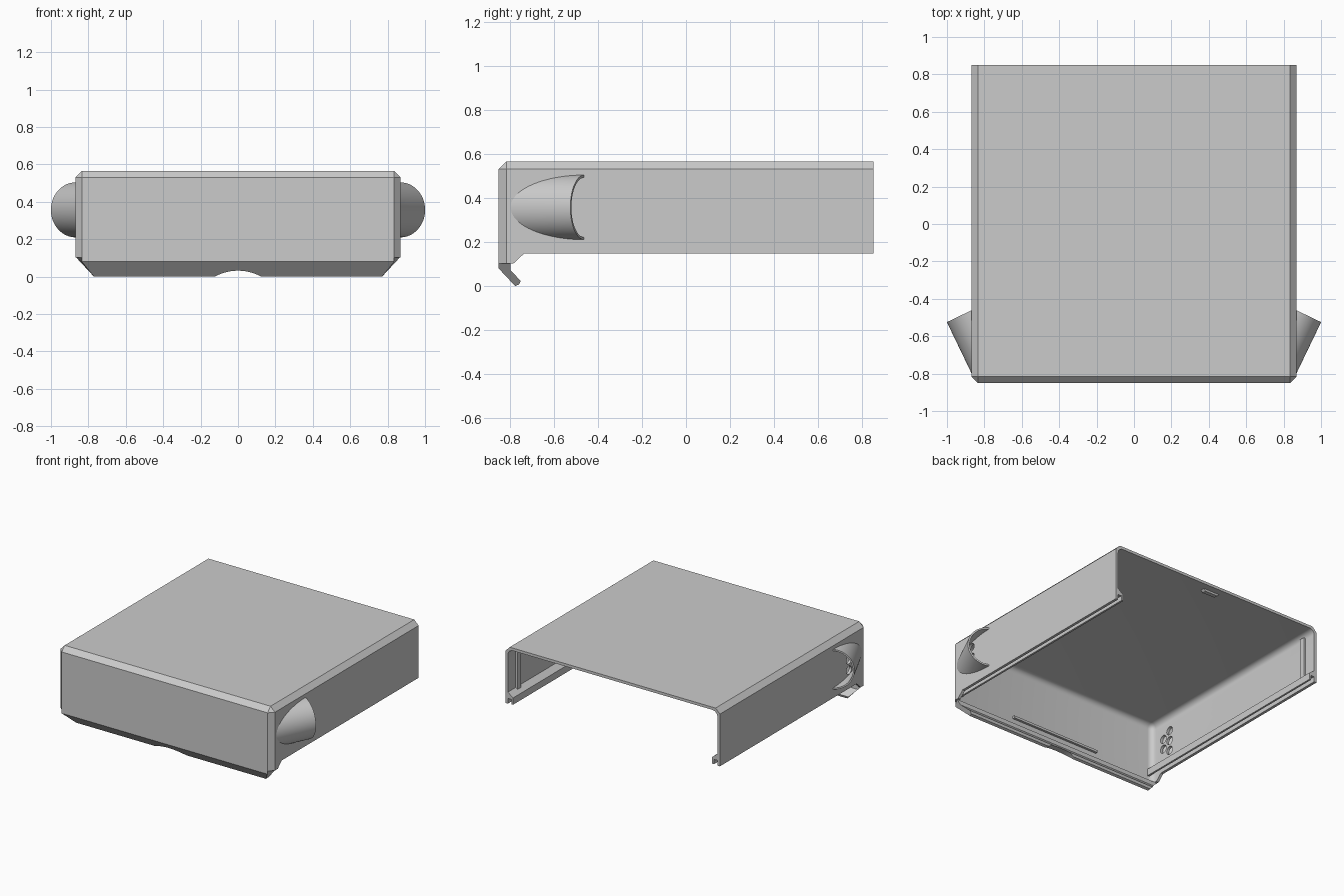
import bpy, bmesh, math
from mathutils import Vector, Matrix

if "Cube" in bpy.data.objects:
    bpy.data.objects.remove(bpy.data.objects["Cube"])

grey = bpy.data.materials.new("light_grey")
grey.diffuse_color = (0.6, 0.6, 0.6, 1)
grey.use_nodes = True
grey.node_tree.nodes["Principled BSDF"].inputs["Base Color"].default_value = grey.diffuse_color


def finish(name, bm):
    bmesh.ops.recalc_face_normals(bm, faces=bm.faces[:])
    me = bpy.data.meshes.new(name)
    bm.to_mesh(me)
    bm.free()
    me.materials.append(grey)
    ob = bpy.data.objects.new(name, me)
    bpy.context.collection.objects.link(ob)
    return ob


def activate(ob):
    bpy.ops.object.select_all(action='DESELECT')
    ob.select_set(True)
    bpy.context.view_layer.objects.active = ob


def smooth(ob, angle=30):
    activate(ob)
    bpy.ops.object.shade_smooth_by_angle(angle=math.radians(angle))


def cut(ob, cutter):
    activate(ob)
    mod = ob.modifiers.new("cut", 'BOOLEAN')
    mod.operation, mod.solver, mod.object = 'DIFFERENCE', 'EXACT', cutter
    bpy.ops.object.modifier_apply(modifier=mod.name)
    bpy.data.objects.remove(cutter)


def box_bm(x0, x1, y0, y1, z0, z1):
    bm = bmesh.new()
    bmesh.ops.create_cube(bm, size=1)
    for v in bm.verts:
        v.co = ((x0, x1)[v.co.x > 0], (y0, y1)[v.co.y > 0], (z0, z1)[v.co.z > 0])
    return bm


def box(name, *dims):
    return finish(name, box_bm(*dims))


def cover_block(name, x, y0, y1, z0, z1, size, segments):
    """Block with its top and front corner edges bevelled."""
    bm = box_bm(-x, x, y0, y1, z0, z1)
    edges = []
    for e in bm.edges:
        m = (e.verts[0].co + e.verts[1].co) / 2
        top, front, side = m.z > z1 - 1e-4, m.y < y0 + 1e-4, abs(m.x) > x - 1e-4
        if top + front + side == 2:
            edges.append(e)
    bmesh.ops.bevel(bm, geom=edges, offset=size, segments=segments,
                    profile=0.5, affect='EDGES')
    return finish(name, bm)


def prism(name, a, b):
    """Solid between two matching outlines."""
    bm = bmesh.new()
    va, vb = [bm.verts.new(p) for p in a], [bm.verts.new(p) for p in b]
    bm.faces.new(va)
    bm.faces.new(vb[::-1])
    n = len(a)
    for i in range(n):
        j = (i + 1) % n
        bm.faces.new((va[i], vb[i], vb[j], va[j]))
    return finish(name, bm)


# Cover: top, two sides and front, open at back and bottom
cover = cover_block("cover", 0.87, -0.85, 0.85, 0.0, 0.565, 0.035, 1)
cut(cover, cover_block("inner_cutter", 0.85, -0.825, 1.2, -0.5, 0.545, 0.04, 5))
under = [(1.3, -0.2), (1.3, 0.147), (-0.735, 0.147), (-0.782, 0.103), (-1.0, 0.103), (-1.0, -0.2)]
cut(cover, prism("under_cutter", [(-1.2, y, z) for y, z in under],
                 [(1.2, y, z) for y, z in under]))

# Vent holes through both side walls
bm = bmesh.new()
for y, z in [(-0.645, -0.075), (-0.645, 0), (-0.645, 0.075), (-0.71, -0.0375), (-0.71, 0.0375)]:
    bmesh.ops.create_cone(bm, cap_ends=True, segments=20, radius1=0.03, radius2=0.03, depth=2.4,
                          matrix=Matrix.Translation((0, y, 0.357 + z)) @ Matrix.Rotation(math.pi / 2, 4, 'Y'))
cut(cover, finish("vent_cutter", bm))
smooth(cover)

# Front lip folded back under, with tapered ends and a finger notch
lip = [(-0.85, 0.103), (-0.85, 0.08), (-0.775, 0.0), (-0.757, 0.007), (-0.75, 0.024),
       (-0.797, 0.072), (-0.797, 0.103)]


def lip_width(y, z):
    return min(0.77 + 0.93 * z, 0.835 if y < -0.84 else 0.87)


front_lip = prism("front_lip", [(-lip_width(y, z), y, z) for y, z in lip],
                  [(lip_width(y, z), y, z) for y, z in lip])
bm = bmesh.new()
bmesh.ops.create_cone(bm, cap_ends=True, segments=96, radius1=0.255, radius2=0.255, depth=0.4,
                      matrix=Matrix.Translation((0, -0.8, -0.223)) @ Matrix.Rotation(math.pi / 2, 4, 'X'))
cut(front_lip, finish("notch_cutter", bm))


def scoop(name, s):
    """Slanted half tube, open at the back, trimmed at the side wall."""
    a = math.radians(25.7)
    d = Vector((math.sin(a), math.cos(a), 0))
    n = Vector((math.cos(a), -math.sin(a), 0))
    up = Vector((0, 0, 1))
    end = Vector((0.868, -0.461, 0.357))
    bm = bmesh.new()
    rings = []
    for r, back in [(0.147, 0.5), (0.147, 0), (0.136, 0), (0.136, 0.5)]:
        rings.append([bm.verts.new(end - d * back + (n * math.cos(t) + up * math.sin(t)) * r)
                      for t in (2 * math.pi * i / 64 for i in range(64))])
    for k in range(4):
        p, q = rings[k], rings[(k + 1) % 4]
        for i in range(64):
            j = (i + 1) % 64
            bm.faces.new((p[i], p[j], q[j], q[i]))
    bmesh.ops.recalc_face_normals(bm, faces=bm.faces[:])
    bmesh.ops.bisect_plane(bm, geom=bm.verts[:] + bm.edges[:] + bm.faces[:],
                           plane_co=(0.862, 0, 0), plane_no=(1, 0, 0), clear_inner=True)
    # close the trimmed wall thickness inside the side panel
    bmesh.ops.holes_fill(bm, edges=[], sides=0)
    if s < 0:
        for v in bm.verts:
            v.co.x *= -1
        bmesh.ops.reverse_faces(bm, faces=bm.faces[:])
    smooth(finish(name, bm))


# Parts repeated on both sides
rail = [(0.855, 0.235), (0.808, 0.2), (0.808, 0.15), (0.822, 0.15), (0.822, 0.185), (0.855, 0.185)]
for side, s in (("right", 1), ("left", -1)):
    scoop(side + "_scoop", s)
    prism(side + "_rail", [(s * x, -0.826, z) for x, z in rail],
          [(s * x, 0.85, z) for x, z in rail])
    box(side + "_back_rib", *sorted((s * 0.835, s * 0.855)), 0.72, 0.76, 0.22, 0.52)

# Small inner details
box("front_inner_rib", -0.36, 0.36, -0.83, -0.808, 0.155, 0.172)
tab = [(-0.07, 0.55), (-0.05, 0.53), (0.05, 0.53), (0.07, 0.55)]
prism("back_tab", [(x, 0.77, z) for x, z in tab], [(x, 0.8, z) for x, z in tab])
